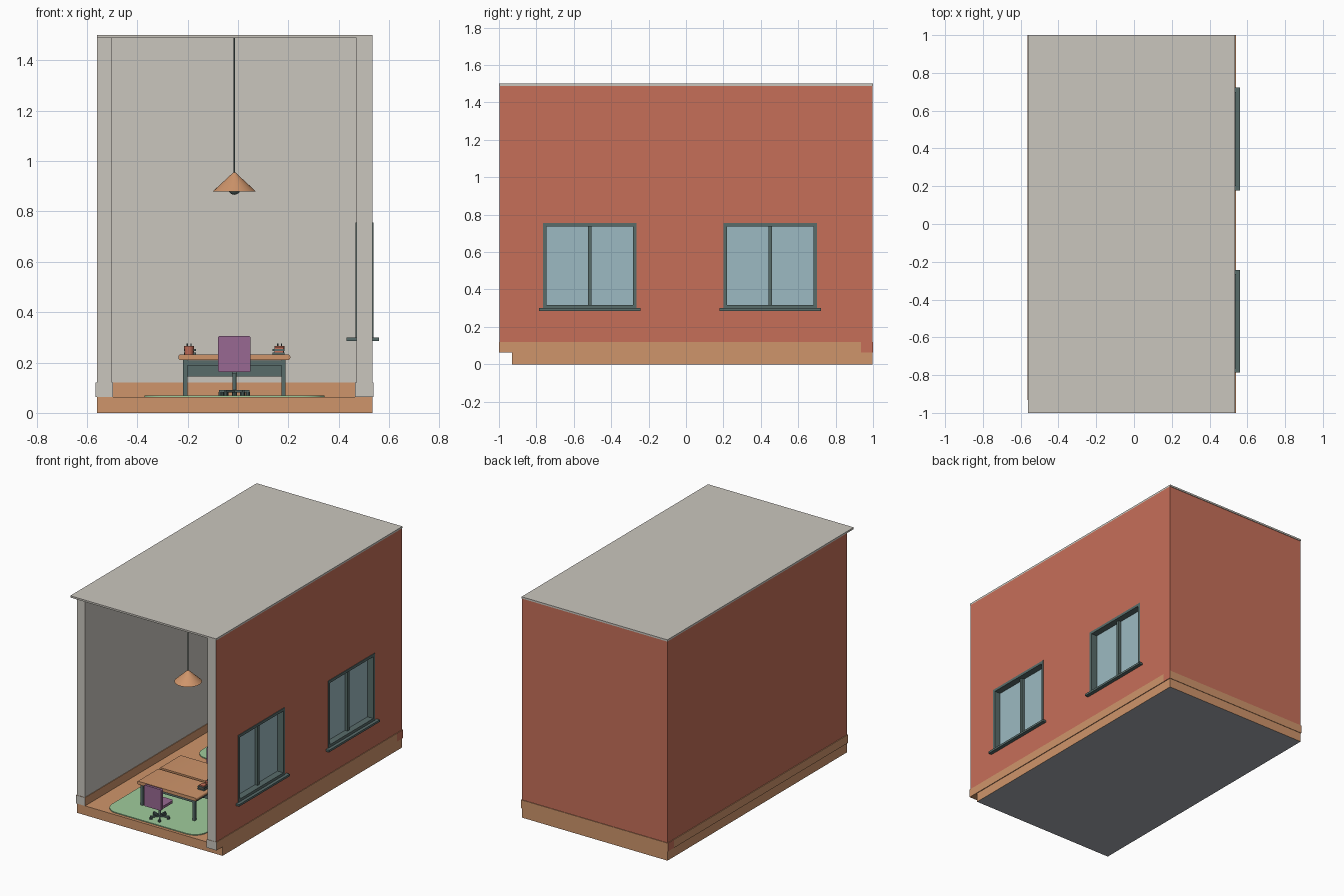
import bpy, bmesh, math
from mathutils import Matrix, Vector

cube = bpy.data.objects.get("Cube")
if cube:
    bpy.data.objects.remove(cube)


# Materials
def material(name, *rgb):
    lin = [((c / 255 + 0.055) / 1.055) ** 2.4 for c in rgb] + [1.0]
    m = bpy.data.materials.new(name)
    m.use_nodes = True
    m.diffuse_color = lin
    m.node_tree.nodes["Principled BSDF"].inputs["Base Color"].default_value = lin
    return m


plaster = material("warm grey plaster", 202, 198, 190)
brick = material("terracotta paint", 198, 111, 89)
wood = material("light wood", 207, 149, 107)
metal = material("slate metal", 88, 108, 106)
glass = material("pale blue glass", 156, 186, 194)
green = material("green rug", 160, 204, 156)
purple = material("purple fabric", 152, 105, 146)
concrete = material("cool grey concrete", 165, 169, 176)
IDENT = Matrix.Identity(4)


def finish(name, bm, mats, place, rule=None, smooth=False):
    bmesh.ops.recalc_face_normals(bm, faces=bm.faces)
    bm.normal_update()
    if rule:
        for f in bm.faces:
            f.material_index = 1 if rule(f.normal) else 0
    me = bpy.data.meshes.new(name)
    bm.to_mesh(me)
    bm.free()
    for m in mats:
        me.materials.append(m)
    if smooth:
        me.shade_smooth()
        me.set_sharp_from_angle(angle=math.radians(35))
    ob = bpy.data.objects.new(name, me)
    ob.matrix_world = place
    bpy.context.collection.objects.link(ob)
    return ob


def box(name, xs, ys, zs, *mats, place=IDENT, round_axis=None, radius=0.0, rule=None):
    """Box between limits; edges along round_axis can be rounded."""
    bm = bmesh.new()
    bmesh.ops.create_cube(bm, size=1)
    for v in bm.verts:
        for i, lim in enumerate((xs, ys, zs)):
            v.co[i] = lim[0] if v.co[i] < 0 else lim[1]
    if round_axis is not None:
        edges = [e for e in bm.edges
                 if abs((e.verts[0].co - e.verts[1].co).normalized()[round_axis]) > 0.9]
        bmesh.ops.bevel(bm, geom=edges, offset=radius, segments=5, profile=0.5, affect='EDGES')
    return finish(name, bm, mats, place, rule, round_axis is not None)


def cone(name, r1, r2, z0, z1, mat, at=(0, 0), place=IDENT, caps=True, sides=24):
    bm = bmesh.new()
    bmesh.ops.create_cone(bm, cap_ends=caps, segments=sides, radius1=r1, radius2=r2,
                          depth=z1 - z0,
                          matrix=Matrix.Translation((at[0], at[1], (z0 + z1) / 2)))
    return finish(name, bm, [mat], place, smooth=True)


# Shell: floor, three walls, roof
L, R, FLOOR, TOP = -0.56, 0.535, 0.065, 1.488
WALL = 0.065
box("floor", (L, R), (-0.93, 0.998), (0, FLOOR - 0.002), wood, concrete,
    rule=lambda n: n.z < -0.5)
box("roof", (L, R), (-1, 1), (TOP, 1.5), plaster)
box("right_wall", (L, L + 0.06), (-0.93, 0.935), (FLOOR, TOP), plaster, brick,
    rule=lambda n: n.x < -0.5)
window_wall = box("window_wall", (R - WALL, R), (-0.998, 0.935), (FLOOR, TOP), plaster, brick,
                  rule=lambda n: n.x > 0.5)
box("back_wall", (L, R), (0.935, 0.996), (FLOOR, TOP), plaster, brick,
    rule=lambda n: n.y > 0.5 or abs(n.x) > 0.5)

# Skirting boards wrap both sides of each wall
SK = (FLOOR - 0.001, 0.12)
front_end = lambda n: n.y < -0.5
box("right_skirting", (L - 0.005, L + 0.064), (-0.933, 0.935), SK, wood, plaster, rule=front_end)
box("window_skirting", (R - WALL - 0.005, R + 0.004), (-1, 0.935), SK, wood, plaster,
    rule=front_end)
box("back_skirting", (L - 0.004, R + 0.004), (0.931, 1), SK, wood, brick,
    rule=lambda n: abs(n.x) > 0.5)


# Windows
def window(yc, label):
    half, z0, z1, f = 0.25, 0.30, 0.755, 0.018
    xs = (R - WALL - 0.004, R + 0.004)
    y0, y1 = yc - half, yc + half
    cutter = box(label + "_cutter", (R - 0.2, R + 0.2), (y0 + 0.004, y1 - 0.004),
                 (z0 - 0.01, z1 - 0.004), plaster)
    cutter.hide_render = True
    cutter.hide_set(True)
    cutter.display_type = 'WIRE'
    mod = window_wall.modifiers.new(label + "_opening", 'BOOLEAN')
    mod.operation, mod.solver, mod.object = 'DIFFERENCE', 'EXACT', cutter
    for side, ya in (("front", y0), ("back", y1 - f)):
        box(f"{label}_{side}_jamb", xs, (ya, ya + f), (z0, z1), metal)
    box(label + "_head", xs, (y0, y1), (z1 - f, z1), metal)
    box(label + "_bottom_rail", xs, (y0, y1), (z0, z0 + f), metal)
    box(label + "_mullion", (R - 0.052, R - 0.02), (yc - 0.009, yc + 0.009), (z0, z1), metal)
    box(label + "_glass", (R - 0.046, R - 0.04), (y0 + 0.005, y1 - 0.005), (z0, z1 - 0.005), glass)
    box(label + "_sill", (0.43, 0.56), (yc - 0.272, yc + 0.272), (0.286, z0), metal)


window(-0.515, "front_window")
window(0.45, "back_window")


# Office chair, facing local +y
def chair(place, label):
    box(label + "_backrest", (-0.065, 0.065), (-0.076, -0.058), (0.162, 0.305), purple,
        place=place, round_axis=1, radius=0.008)
    box(label + "_seat", (-0.06, 0.06), (-0.05, 0.065), (0.165, 0.182), purple,
        place=place, round_axis=2, radius=0.015)
    box(label + "_back_bracket", (-0.01, 0.01), (-0.06, 0.02), (0.155, 0.165), metal, place=place)
    cone(label + "_column", 0.008, 0.008, 0.085, 0.16, metal, place=place, sides=12)
    for i in range(5):
        turn = place @ Matrix.Rotation(math.tau * i / 5 + 0.3, 4, 'Z')
        box(f"{label}_foot_{i}", (0, 0.062), (-0.005, 0.005), (0.08, 0.09), metal, place=turn)
        cone(f"{label}_caster_{i}", 0.009, 0.009, 0.067, 0.082, metal, (0.056, 0), turn, sides=10)


# Desk with metal frame, its inner edge towards local +y
def desk(place, label):
    box(label + "_top", (-0.222, 0.222), (-0.115, 0.105), (0.21, 0.232), wood,
        place=place, round_axis=1, radius=0.009)
    for s in (-1, 1):
        x = s * 0.195
        for y in (-0.095, 0.085):
            box(label + "_leg", (x - 0.008, x + 0.008), (y - 0.008, y + 0.008),
                (FLOOR, 0.21), metal, place=place)
        box(label + "_side_beam", (x - 0.007, x + 0.007), (-0.09, 0.08), (0.192, 0.21),
            metal, place=place)
    box(label + "_modesty_panel", (-0.19, 0.19), (0.07, 0.08), (0.145, 0.208), metal, place=place)
    box(label + "_front_beam", (-0.19, 0.19), (-0.098, -0.088), (0.188, 0.208), metal, place=place)


# Work group: rug, two facing desks, two chairs, desk items, pendant lamp
def work_group(yc, turn, label):
    base = Matrix.Translation((-0.0145, yc, 0)) @ Matrix.Rotation(turn, 4, 'Z')
    half_turn = Matrix.Rotation(math.pi, 4, 'Z')
    shift = lambda y: Matrix.Translation((0, y, 0))
    box(label + "_rug", (-0.357, 0.357), (-0.395, 0.395), (FLOOR - 0.002, 0.069), green,
        place=base, round_axis=2, radius=0.09)
    desk(base @ shift(-0.115), label + "_near_desk")
    desk(base @ shift(0.115) @ half_turn, label + "_far_desk")
    chair(base @ shift(-0.305), label + "_near_chair")
    chair(base @ shift(0.235) @ half_turn, label + "_far_chair")

    # Paper trays and pencil pot
    for i in range(2):
        z = 0.232 + i * 0.014
        box(f"{label}_tray_{i}", (0.152, 0.2), (-0.115, -0.07), (z, z + 0.008), metal, place=base)
    box(label + "_book", (0.16, 0.195), (-0.11, -0.075), (0.24, 0.262), brick, place=base)
    cone(label + "_pot", 0.017, 0.02, 0.232, 0.266, brick, (0.18, -0.04), base)
    for dx in (-0.008, 0.007):
        cone(label + "_pencil", 0.003, 0.003, 0.25, 0.276, metal, (0.18 + dx, -0.04), base, sides=6)

    # Pendant lamp
    cone(label + "_lamp_shade", 0.085, 0.004, 0.88, 0.955, wood, place=base, caps=False, sides=32)
    cone(label + "_lamp_cord", 0.003, 0.003, 0.95, TOP, metal, place=base, sides=8)
    bm = bmesh.new()
    bmesh.ops.create_uvsphere(bm, u_segments=16, v_segments=10, radius=0.024,
                              matrix=Matrix.Translation(Vector((0, 0, 0.89))))
    finish(label + "_lamp_bulb", bm, [metal], base, smooth=True)


work_group(-0.515, 0, "front")
work_group(0.45, math.pi, "back")
